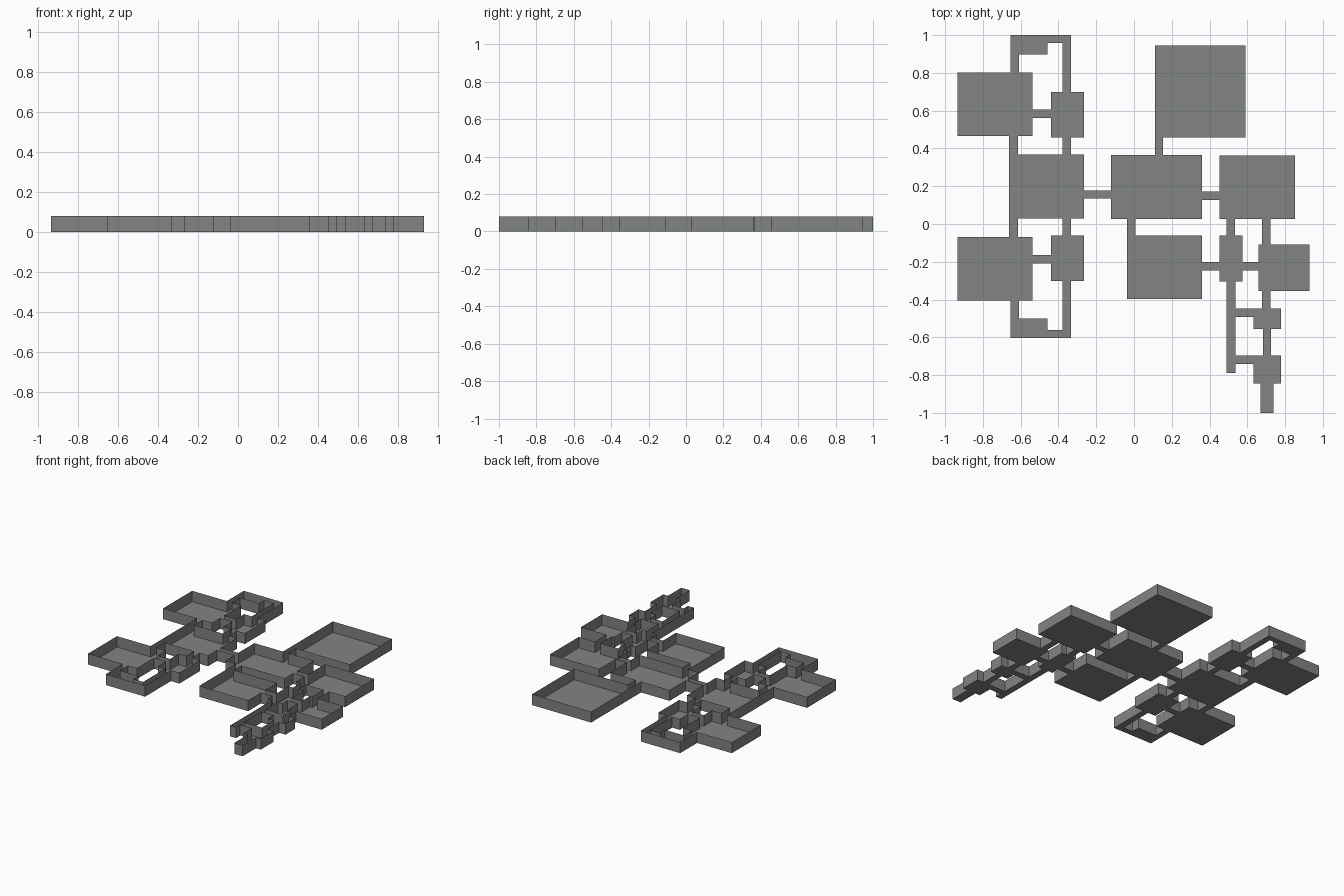
import bpy, bmesh

H = 0.08          # wall height
MIRROR_Y = 0.1985  # the west wing is symmetric about this line

# rectangles are (x0, y0, x1, y1); overlaps are merged later
WEST = [
    (-0.935, 0.467, -0.537, 0.803),   # large room
    (-0.44, 0.458, -0.265, 0.70),     # small room
    (-0.54, 0.56, -0.43, 0.605),      # link between them
    (-0.653, 0.80, -0.61, 1.0),       # loop, outer leg
    (-0.653, 0.897, -0.458, 1.0),     # loop, wide part
    (-0.653, 0.958, -0.333, 1.0),     # loop, far side
    (-0.378, 0.69, -0.333, 1.0),      # loop, inner leg
    (-0.378, 0.36, -0.333, 0.46),     # passage to hall
    (-0.662, 0.36, -0.615, 0.47),     # passage to hall
]
ROOMS = [
    (-0.662, 0.03, -0.265, 0.367),    # west hall
    (-0.122, 0.027, 0.36, 0.365),     # central hall
    (0.11, 0.457, 0.59, 0.945),       # north hall
    (0.453, 0.027, 0.853, 0.362),     # east hall
    (-0.037, -0.397, 0.36, -0.062),   # south hall
    (0.453, -0.305, 0.575, -0.062),   # narrow room
    (0.66, -0.355, 0.93, -0.108),     # east room
    (0.632, -0.557, 0.777, -0.447),   # closet
    (0.632, -0.845, 0.777, -0.697),   # entry room
    (0.67, -1.0, 0.738, -0.845),      # entrance
]
PASSAGES = [
    (-0.27, 0.135, -0.12, 0.178),
    (0.11, 0.36, 0.153, 0.46),
    (0.355, 0.127, 0.46, 0.172),
    (-0.037, -0.07, 0.008, 0.03),
    (0.355, -0.247, 0.46, -0.2),
    (0.57, -0.247, 0.665, -0.2),
    (0.49, -0.07, 0.535, 0.03),
    (0.677, -0.11, 0.722, 0.03),
    (0.677, -0.45, 0.722, -0.35),
    (0.682, -0.70, 0.725, -0.55),
    (0.49, -0.79, 0.537, -0.30),
    (0.53, -0.492, 0.64, -0.447),
    (0.53, -0.742, 0.64, -0.697),
]


def mirrored(r):
    return (r[0], 2 * MIRROR_Y - r[3], r[2], 2 * MIRROR_Y - r[1])


rects = WEST + [mirrored(r) for r in WEST] + ROOMS + PASSAGES

# split the plan into cells along every rectangle edge
xs = sorted({round(v, 4) for r in rects for v in (r[0], r[2])})
ys = sorted({round(v, 4) for r in rects for v in (r[1], r[3])})
filled = set()
for i in range(len(xs) - 1):
    for j in range(len(ys) - 1):
        cx, cy = (xs[i] + xs[i + 1]) / 2, (ys[j] + ys[j + 1]) / 2
        if any(r[0] < cx < r[2] and r[1] < cy < r[3] for r in rects):
            filled.add((i, j))

stone = bpy.data.materials.new("grey stone")
stone.diffuse_color = (0.225, 0.232, 0.218, 1)


def make_object(name, quads):
    bm = bmesh.new()
    for q in quads:
        bm.faces.new([bm.verts.new(p) for p in q])
    bmesh.ops.remove_doubles(bm, verts=bm.verts, dist=0.0005)
    bmesh.ops.dissolve_limit(bm, angle_limit=0.01, verts=bm.verts, edges=bm.edges)
    mesh = bpy.data.meshes.new(name)
    bm.to_mesh(mesh)
    bm.free()
    mesh.materials.append(stone)
    bpy.context.collection.objects.link(bpy.data.objects.new(name, mesh))


# floor from filled cells, thin walls wherever a filled cell meets empty space
floor, walls = [], []
for i, j in sorted(filled):
    c = [(xs[i], ys[j]), (xs[i + 1], ys[j]), (xs[i + 1], ys[j + 1]), (xs[i], ys[j + 1])]
    floor.append([(x, y, 0) for x, y in c])
    for k, (di, dj) in enumerate([(0, -1), (1, 0), (0, 1), (-1, 0)]):
        if (i + di, j + dj) not in filled:
            a, b = c[k], c[(k + 1) % 4]
            walls.append([(*b, 0), (*a, 0), (*a, H), (*b, H)])

make_object("floor", floor)
make_object("walls", walls)
